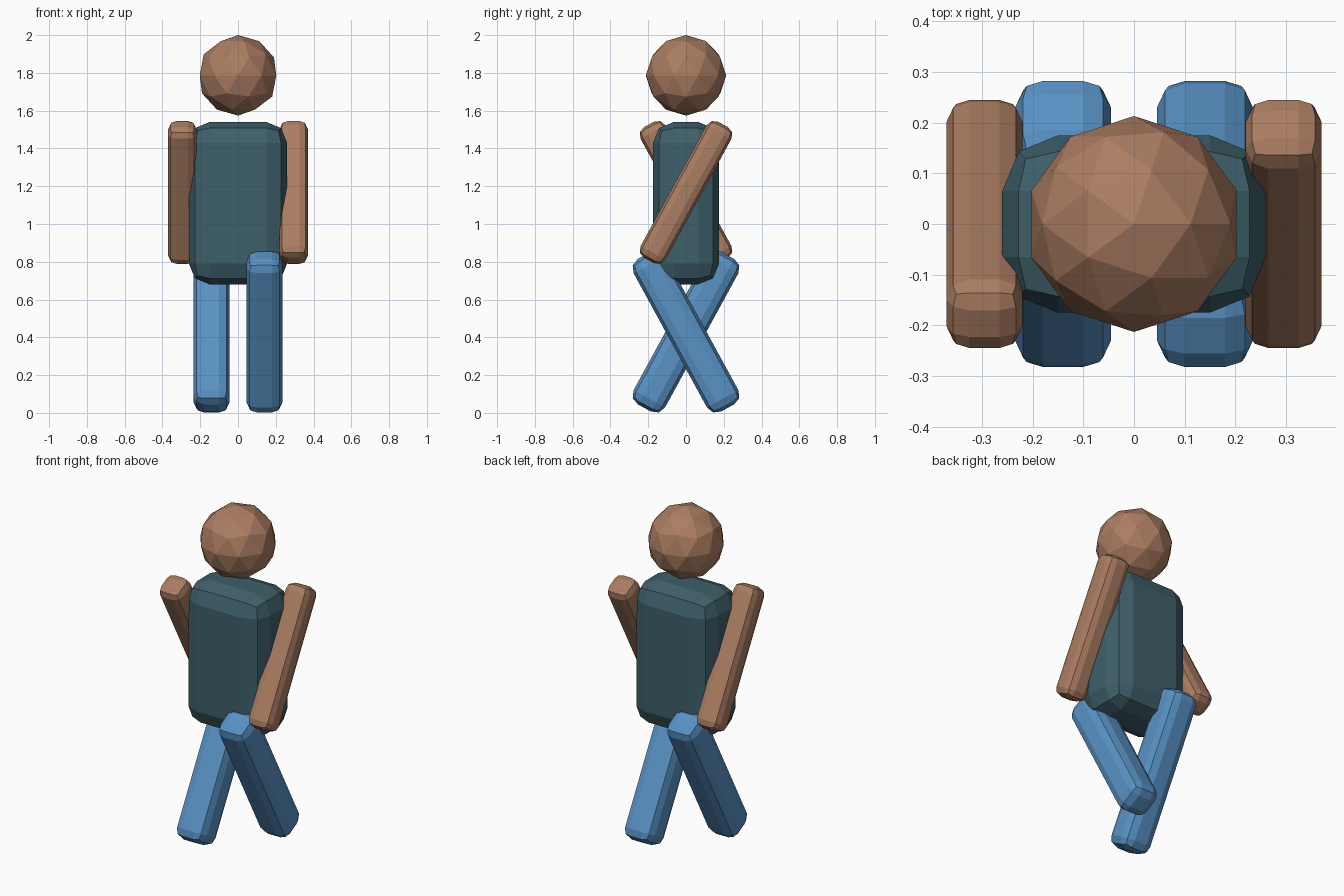
import bpy
import bmesh
from mathutils import Matrix, Vector

cube = bpy.data.objects.get("Cube")
if cube:
    bpy.data.objects.remove(cube, do_unlink=True)


def make_material(name, rgb):
    mat = bpy.data.materials.new(name)
    mat.use_nodes = True
    mat.diffuse_color = (*rgb, 1)
    bsdf = next(n for n in mat.node_tree.nodes if n.type == 'BSDF_PRINCIPLED')
    bsdf.inputs["Base Color"].default_value = (*rgb, 1)
    return mat


def finish(name, bm, mat, location, tilt=0.0):
    mesh = bpy.data.meshes.new(name)
    bm.to_mesh(mesh)
    bm.free()
    mesh.materials.append(mat)
    obj = bpy.data.objects.new(name, mesh)
    obj.location = location
    obj.rotation_euler.x = tilt
    bpy.context.collection.objects.link(obj)
    return obj


def rounded_box(name, size, bevel, mat, location, tilt=0.0):
    bm = bmesh.new()
    bmesh.ops.create_cube(bm, size=1, matrix=Matrix.Diagonal((*size, 1)))
    bmesh.ops.bevel(bm, geom=bm.edges[:], offset=bevel, segments=2,
                    profile=0.5, affect='EDGES', offset_type='OFFSET')
    return finish(name, bm, mat, location, tilt)


skin = make_material("skin_brown", (0.41, 0.205, 0.122))
shirt = make_material("shirt_teal", (0.048, 0.115, 0.144))
trousers = make_material("trouser_blue", (0.10, 0.287, 0.56))

# Faceted head floating above the torso
bm = bmesh.new()
bmesh.ops.create_icosphere(bm, subdivisions=2, radius=0.213)
finish("head", bm, skin, (0, 0, 1.787))

# Torso
rounded_box("torso", (0.52, 0.35, 0.86), 0.11, shirt, (0, 0, 1.11))

# Limbs swing in opposite directions, mid-stride
swing = 0.5
for side, s in (("left", 1), ("right", -1)):
    rounded_box(side + "_arm", (0.15, 0.15, 0.82), 0.045, skin,
                (s * 0.295, 0, 1.167), -s * swing)
    rounded_box(side + "_leg", (0.19, 0.19, 0.92), 0.055, trousers,
                (s * 0.14, 0, 0.43), s * swing)
